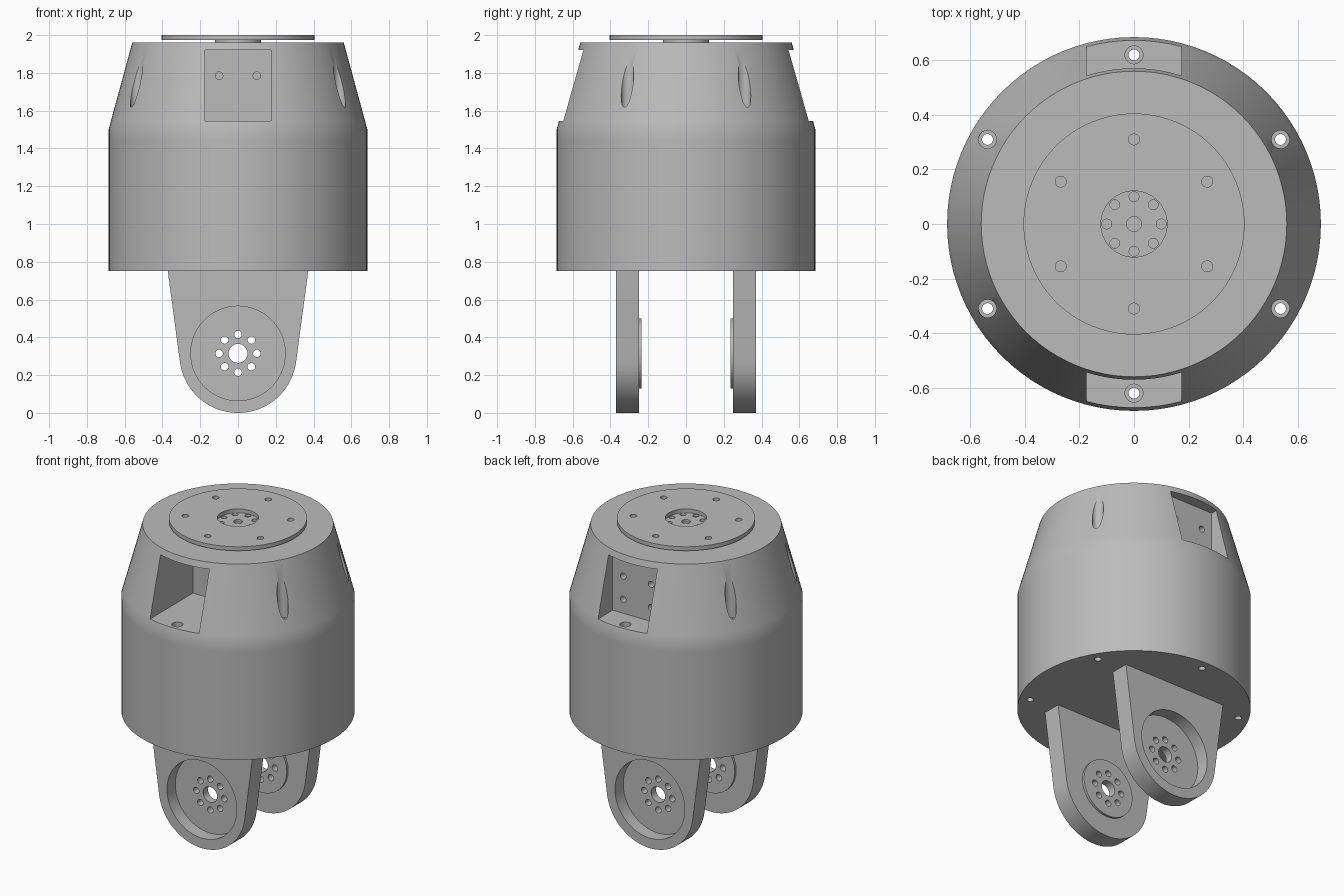
import bpy, bmesh, math
from mathutils import Matrix, Vector

cube = bpy.data.objects.get("Cube")
if cube:
    bpy.data.objects.remove(cube, do_unlink=True)

grey = bpy.data.materials.new("machined grey")
grey.use_nodes = True
colour = (0.5, 0.5, 0.5, 1)
grey.diffuse_color = colour
grey.node_tree.nodes["Principled BSDF"].inputs["Base Color"].default_value = colour


def finish(name, bm):
    bmesh.ops.recalc_face_normals(bm, faces=bm.faces)
    mesh = bpy.data.meshes.new(name)
    bm.to_mesh(mesh)
    bm.free()
    mesh.materials.append(grey)
    ob = bpy.data.objects.new(name, mesh)
    bpy.context.collection.objects.link(ob)
    return ob


def cylinder(name, x, y, z, r, depth, axis="Z", sides=32):
    bm = bmesh.new()
    m = Matrix.Translation((x, y, z))
    if axis == "Y":
        m = m @ Matrix.Rotation(math.pi / 2, 4, "X")
    bmesh.ops.create_cone(bm, cap_ends=True, segments=sides, radius1=r, radius2=r,
                          depth=depth, matrix=m)
    return finish(name, bm)


def box(name, low, high):
    bm = bmesh.new()
    low, high = Vector(low), Vector(high)
    bmesh.ops.create_cube(bm, size=1, matrix=Matrix.Translation((low + high) / 2)
                          @ Matrix.Diagonal((*(high - low), 1)))
    return finish(name, bm)


def boolean(target, other, operation="DIFFERENCE"):
    other.hide_render = True
    mod = target.modifiers.new("boolean", "BOOLEAN")
    mod.operation, mod.solver, mod.object = operation, "EXACT", other
    bpy.context.view_layer.objects.active = target
    bpy.ops.object.modifier_apply(modifier=mod.name)
    bpy.data.objects.remove(other, do_unlink=True)


def smooth(ob, angle=30):
    bpy.ops.object.select_all(action="DESELECT")
    ob.select_set(True)
    bpy.context.view_layer.objects.active = ob
    bpy.ops.object.shade_smooth_by_angle(angle=math.radians(angle))


def ring(count, radius, start=0.0):
    for i in range(count):
        a = start + math.tau * i / count
        yield radius * math.cos(a), radius * math.sin(a)


# Housing: straight drum with a tapered shoulder
profile = [(0.685, 0.75), (0.685, 1.45), (0.685, 1.5), (0.673, 1.545), (0.56, 1.96)]
bm = bmesh.new()
loops = [[bm.verts.new((x, y, z)) for x, y in ring(96, r)] for r, z in profile]
for a, b in zip(loops, loops[1:]):
    for i in range(len(a)):
        j = (i + 1) % len(a)
        bm.faces.new((a[i], a[j], b[j], b[i]))
bm.faces.new(loops[0])
bm.faces.new(loops[-1])
housing = finish("housing", bm)

# Front pocket is deep, back pocket is shallow
boolean(housing, box("cutter", (-0.175, -0.9, 1.545), (0.175, -0.21, 1.92)))
boolean(housing, box("cutter", (-0.175, 0.5, 1.545), (0.175, 0.9, 1.92)))
for x in (-0.1, 0.1):
    boolean(housing, cylinder("cutter", x, -0.2, 1.785, 0.02, 0.12, "Y"))
    for z in (1.635, 1.785):
        boolean(housing, cylinder("cutter", x, 0.49, z, 0.02, 0.12, "Y"))

# Counterbored assembly screw holes
for x, y in ring(6, 0.62, math.pi / 6):
    seat = 1.51 if abs(x) < 0.01 else 1.6
    top = 1.6 if abs(x) < 0.01 else 1.9
    boolean(housing, cylinder("cutter", x, y, (seat + top) / 2, 0.033, top - seat))
    boolean(housing, cylinder("cutter", x, y, 1.15, 0.02, 0.94, sides=24))
smooth(housing)

# Output spindle with bolt circle
spindle = cylinder("output_spindle", 0, 0, 1.965, 0.123, 0.02, sides=64)
boolean(spindle, cylinder("cutter", 0, 0, 1.965, 0.027, 0.1))
for x, y in ring(8, 0.1):
    boolean(spindle, cylinder("cutter", x, y, 1.965, 0.018, 0.1, sides=20))
smooth(spindle)

# Output flange
flange = cylinder("output_flange", 0, 0, 1.987, 0.405, 0.026, sides=96)
boolean(flange, cylinder("cutter", 0, 0, 1.987, 0.121, 0.2, sides=64))
for x, y in ring(6, 0.31, math.pi / 6):
    boolean(flange, cylinder("cutter", x, y, 1.987, 0.02, 0.2, sides=24))
smooth(flange)


# Fork legs: rounded plates with an outer recess and an inner boss
def fork_leg(name, side):
    hub = 0.31
    tilt = math.radians(8)
    outline = [(0.372, 0.752)]
    steps = 48
    for i in range(steps + 1):
        a = tilt * -1 - (math.pi - 2 * tilt) * i / steps
        outline.append((hub * math.cos(a), hub + hub * math.sin(a)))
    outline.append((-0.372, 0.752))
    bm = bmesh.new()
    face = bm.faces.new([bm.verts.new((x, side * 0.25, z)) for x, z in outline])
    out = bmesh.ops.extrude_face_region(bm, geom=[face])
    verts = [v for v in out["geom"] if isinstance(v, bmesh.types.BMVert)]
    bmesh.ops.translate(bm, verts=verts, vec=(0, side * 0.12, 0))
    leg = finish(name, bm)
    boolean(leg, cylinder("boss", 0, side * 0.255, 0.315, 0.185, 0.04, "Y", 64), "UNION")
    boolean(leg, cylinder("cutter", 0, side * 0.385, 0.315, 0.25, 0.2, "Y", 72))
    boolean(leg, cylinder("cutter", 0, side * 0.3, 0.315, 0.05, 0.4, "Y"))
    for x, z in ring(8, 0.1):
        boolean(leg, cylinder("cutter", x, side * 0.3, 0.315 + z, 0.02, 0.4, "Y", 20))
    smooth(leg)


fork_leg("front_fork_leg", -1)
fork_leg("back_fork_leg", 1)
